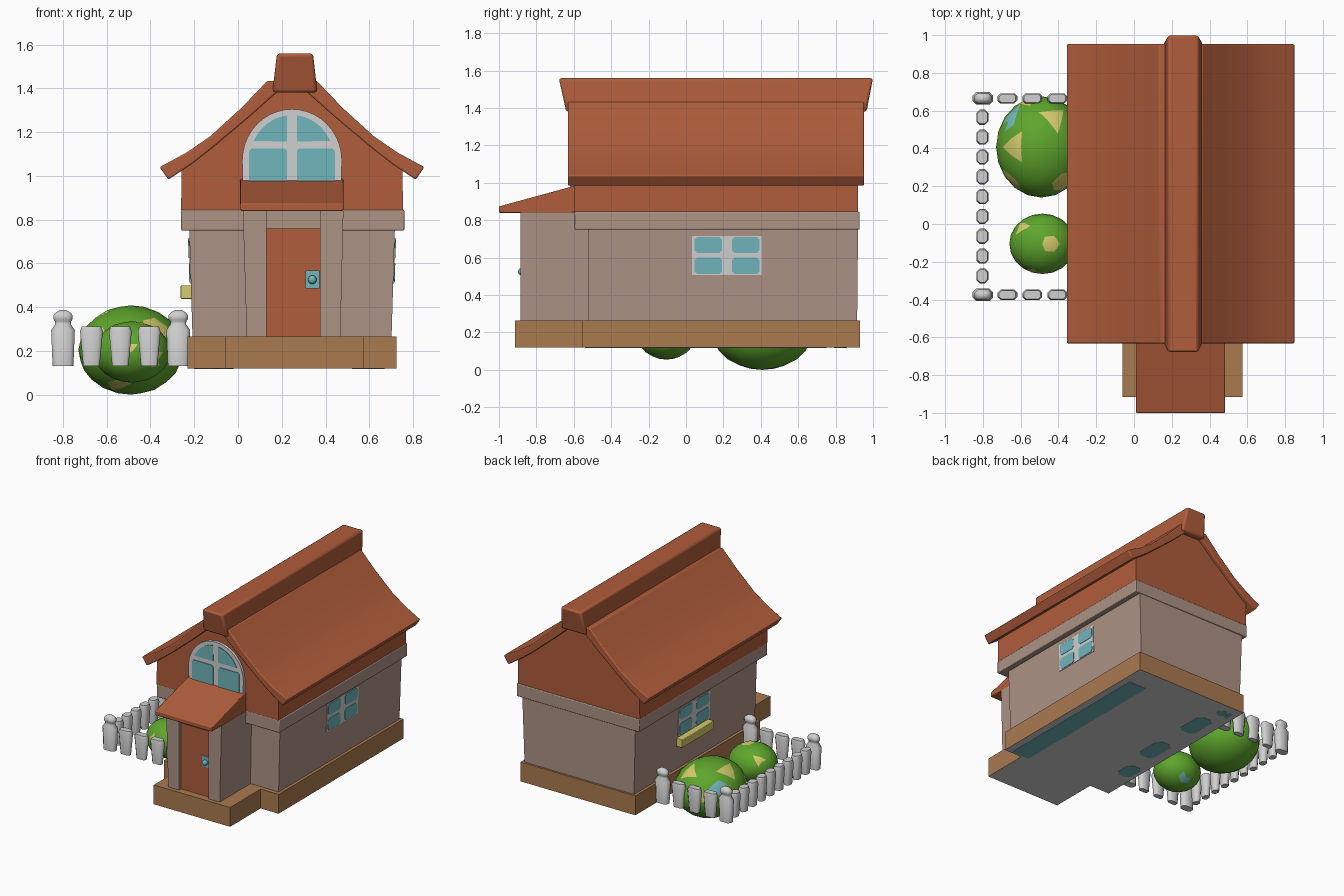
import bpy, bmesh, math
from mathutils import Vector

if "Cube" in bpy.data.objects:
    bpy.data.objects.remove(bpy.data.objects["Cube"])

CX = 0.247  # centre line of the house


def mat(name, r, g, b):
    m = bpy.data.materials.new(name)
    lin = [((c / 255 + 0.055) / 1.055) ** 2.4 for c in (r, g, b)]
    m.diffuse_color = (*lin, 1)
    m.use_nodes = True
    m.node_tree.nodes["Principled BSDF"].inputs["Base Color"].default_value = m.diffuse_color
    return m


ROOF = mat("terracotta", 176, 93, 59)
STONE = mat("stone", 173, 147, 133)
WOOD = mat("wood", 170, 122, 80)
GREY = mat("pale_grey", 208, 208, 208)
TEAL = mat("glass_teal", 112, 182, 188)
GREEN = mat("leaf_green", 94, 166, 44)
YELLOW = mat("flower_yellow", 212, 204, 108)


def finish(name, bm, mats, bevel=0.0, smooth=30):
    bmesh.ops.recalc_face_normals(bm, faces=bm.faces[:])
    me = bpy.data.meshes.new(name)
    bm.to_mesh(me)
    bm.free()
    for m in mats:
        me.materials.append(m)
    me.shade_smooth()
    me.set_sharp_from_angle(angle=math.radians(smooth))
    ob = bpy.data.objects.new(name, me)
    bpy.context.collection.objects.link(ob)
    if bevel:
        b = ob.modifiers.new("bevel", 'BEVEL')
        b.width, b.segments, b.limit_method = bevel, 2, 'ANGLE'
        b.angle_limit = math.radians(40)
    return ob


def loft(name, rings, mats, bevel=0.0, smooth=30):
    """Closed skin through rings of equal point count."""
    bm = bmesh.new()
    vs = [[bm.verts.new(p) for p in r] for r in rings]
    n = len(vs[0])
    for a, b in zip(vs, vs[1:]):
        for i in range(n):
            j = (i + 1) % n
            bm.faces.new((a[i], a[j], b[j], b[i]))
    bm.faces.new(vs[0][::-1])
    bm.faces.new(vs[-1])
    return finish(name, bm, mats, bevel, smooth)


def prism(name, pts, f, d0, d1, m, bevel=0.0):
    return loft(name, [[f(u, v, d) for u, v in pts] for d in (d0, d1)], [m], bevel)


def block(name, lo, z0, hi, z1, m, bevel=0.0):
    """Tapered box; lo and hi are (x0, x1, y0, y1)."""
    def ring(r, z):
        return [(r[0], r[2], z), (r[1], r[2], z), (r[1], r[3], z), (r[0], r[3], z)]
    return loft(name, [ring(lo, z0), ring(hi, z1)], [m], bevel)


def chamfer(x0, x1, y0, y1, c):
    return [(x0 + c, y0), (x1 - c, y0), (x1, y0 + c), (x1, y1 - c),
            (x1 - c, y1), (x0 + c, y1), (x0, y1 - c), (x0, y0 + c)]


def front(u, v, d):
    return (CX + u, d, v)


def flat(u, v, d):
    return (u, v, d)


# stepped wooden base with a pale underside
tee = [(-0.23, -0.553), (-0.06, -0.553), (-0.06, -0.915), (0.575, -0.915),
       (0.575, -0.553), (0.725, -0.553), (0.725, 0.93), (-0.23, 0.93)]
base = prism("base", tee, flat, 0.12, 0.265, WOOD)
base.data.materials.append(GREY)
for p in base.data.polygons:
    if p.normal.z < -0.5:
        p.material_index = 1
for i, (x0, x1, y0, y1, c) in enumerate([
        (0.52, 0.67, -0.54, 0.75, 0.005), (-0.15, -0.02, 0.46, 0.70, 0.03),
        (-0.15, -0.02, 0.01, 0.25, 0.03), (-0.2, -0.08, -0.3, -0.14, 0.03),
        (-0.15, -0.08, 0.79, 0.86, 0.02), (-0.19, -0.16, 0.79, 0.86, 0.01)]):
    prism(f"underside_patch_{i}", chamfer(x0, x1, y0, y1, c), flat, 0.118, 0.121, TEAL)

# walls and band
block("walls", (CX - .455, CX + .455, -0.52, 0.915), 0.265,
      (CX - .47, CX + .47, -0.525, 0.92), 0.76, STONE)
block("wall_band", (-0.26, 0.76, -0.595, 0.928), 0.75,
      (-0.26, 0.76, -0.595, 0.928), 0.846, STONE, 0.006)

# porch with pillars and door
block("porch", (0.05, 0.46, -0.85, -0.5), 0.265, (0.04, 0.47, -0.85, -0.5), 0.845, STONE)
block("left_pillar", (0.04, 0.13, -0.885, -0.5), 0.265,
      (0.022, 0.13, -0.885, -0.5), 0.842, STONE)
block("right_pillar", (0.375, 0.468, -0.885, -0.5), 0.265,
      (0.375, 0.482, -0.885, -0.5), 0.842, STONE)
block("door", (0.13, 0.375, -0.86, -0.84), 0.265, (0.13, 0.375, -0.86, -0.84), 0.76, ROOF)
block("handle_plate", (0.308, 0.373, -0.867, -0.858), 0.485,
      (0.308, 0.373, -0.867, -0.858), 0.567, TEAL)
bm = bmesh.new()
bmesh.ops.create_uvsphere(bm, u_segments=12, v_segments=8, radius=0.02)
bmesh.ops.translate(bm, verts=bm.verts[:], vec=(0.34, -0.878, 0.525))
finish("door_knob", bm, [TEAL], smooth=60)
prism("porch_roof", [(-1, .84), (-1, .874), (-.585, .987), (-.585, .84)],
      lambda u, v, d: (d, u, v), 0.01, 0.482, ROOF, 0.005)

# gable body and curved roof
outer = [(.605, 1.04), (.485, 1.105), (.375, 1.18), (.23, 1.312), (.113, 1.434)]
inner = [(.565, .983), (.45, 1.06), (.355, 1.135), (.2, 1.265), (.065, 1.385)]


def mirrored(half):
    return half + [(-x, z) for x, z in reversed(half)]


gable = [(.507, .844), (.505, 1.035)] + [(x, z + .012) for x, z in inner[1:]]
prism("gable", mirrored(gable), front, -0.595, 0.92, ROOF)
roof = mirrored(outer) + [(-x, z) for x, z in inner] + inner[::-1]
prism("roof", roof, front, -0.632, 0.952, ROOF, 0.007)
block("ridge_cap", (0.157, 0.363, -0.64, 0.965), 1.38,
      (0.178, 0.343, -0.68, 1.0), 1.56, ROOF, 0.014)

# arched gable window
arch = [(.225, .96)] + [(.228 * math.cos(t), 1.07 + .235 * math.sin(t))
        for t in [math.pi * i / 20 for i in range(21)]] + [(-.225, .96)]
prism("arch_frame", arch, front, -0.615, -0.59, GREY)
quarter = [(.022, 1.158)] + [(.194 * math.cos(t), 1.07 + .208 * math.sin(t))
           for t in [.44 + (1.455 - .44) * i / 8 for i in range(9)]]
for side, s in (("left", -1), ("right", 1)):
    for part, pts in (("upper", quarter), ("lower", chamfer(.022, .197, .965, 1.125, .012))):
        prism(f"arch_pane_{part}_{side}", [(s * x, z) for x, z in pts],
              front, -0.62, -0.614, TEAL)

# side windows lying on the leaning walls
for side, s in (("left", -1), ("right", 1)):
    def wall(u, v, d, s=s):
        return (CX + s * (.455 + .03 * (v - .265) + d), u, v)
    prism(f"{side}_window_frame", [(.033, .507), (.405, .507), (.405, .715), (.033, .715)],
          wall, -0.01, 0.004, GREY)
    for i, (y0, y1) in enumerate([(.045, .193), (.245, .393)]):
        for j, (z0, z1) in enumerate([(.512, .6), (.625, .71)]):
            prism(f"{side}_window_pane_{i}{j}", chamfer(y0, y1, z0, z1, .015),
                  wall, 0, 0.007, TEAL)
r = (-0.262, -0.2, 0.04, 0.42)
block("window_sill", r, 0.438, r, 0.5, YELLOW, 0.004)

# picket fence
PICKET = [(.13, .72), (.29, 1), (.312, .84)]
POST = [(.13, .88), (.295, 1), (.322, .66), (.336, .68), (.345, .82),
        (.362, .82), (.376, .62), (.386, .3)]


def picket(name, x, y, w, d, rings):
    sec = chamfer(-w / 2, w / 2, -d / 2, d / 2, min(w, d) * .28)
    loft(name, [[(x + a * k, y + b * k, z) for a, b in sec] for z, k in rings],
         [GREY], smooth=50)


for row, y in (("front", -0.375), ("back", 0.665)):
    for i, x in enumerate((-0.8, -0.273)):
        picket(f"{row}_fence_post_{i}", x, y, 0.108, 0.066, POST)
    for i in range(3):
        picket(f"{row}_picket_{i}", -0.67 + 0.132 * i, y, 0.104, 0.054, PICKET)
for i in range(9):
    picket(f"side_picket_{i}", -0.803, -0.275 + 0.105 * i, 0.064, 0.08, PICKET)


# bushes with flower patches
def bush(name, c, r, flowers):
    bm = bmesh.new()
    bmesh.ops.create_icosphere(bm, subdivisions=3, radius=1)
    for f in bm.faces:
        n = f.calc_center_median().normalized()
        for d, k in flowers:
            if n.angle(Vector(d)) < 0.23:
                f.material_index = k
    for v in bm.verts:
        v.co = Vector(c) + Vector([a * b for a, b in zip(v.co, r)])
    finish(name, bm, [GREEN, YELLOW, TEAL], smooth=50)


bush("large_bush", (-0.49, 0.408, 0.204), (0.24, 0.268, 0.204),
     [((-.6, 0, .8), 1), ((-.65, .62, .45), 2), ((.5, -.7, .5), 1), ((-.3, .9, .25), 1),
      ((-.6, -.6, .3), 1), ((-.95, .1, -.1), 1), ((.3, .6, .7), 1), ((-.2, -.6, -.75), 1)])
bush("small_bush", (-0.485, -0.105, 0.195), (0.175, 0.16, 0.14),
     [((-.6, .6, .55), 1), ((.2, 0, .95), 1), ((-.2, -.9, .2), 1),
      ((.6, -.7, -.2), 1), ((-.9, -.2, -.2), 1), ((.1, .6, -.8), 2)])
